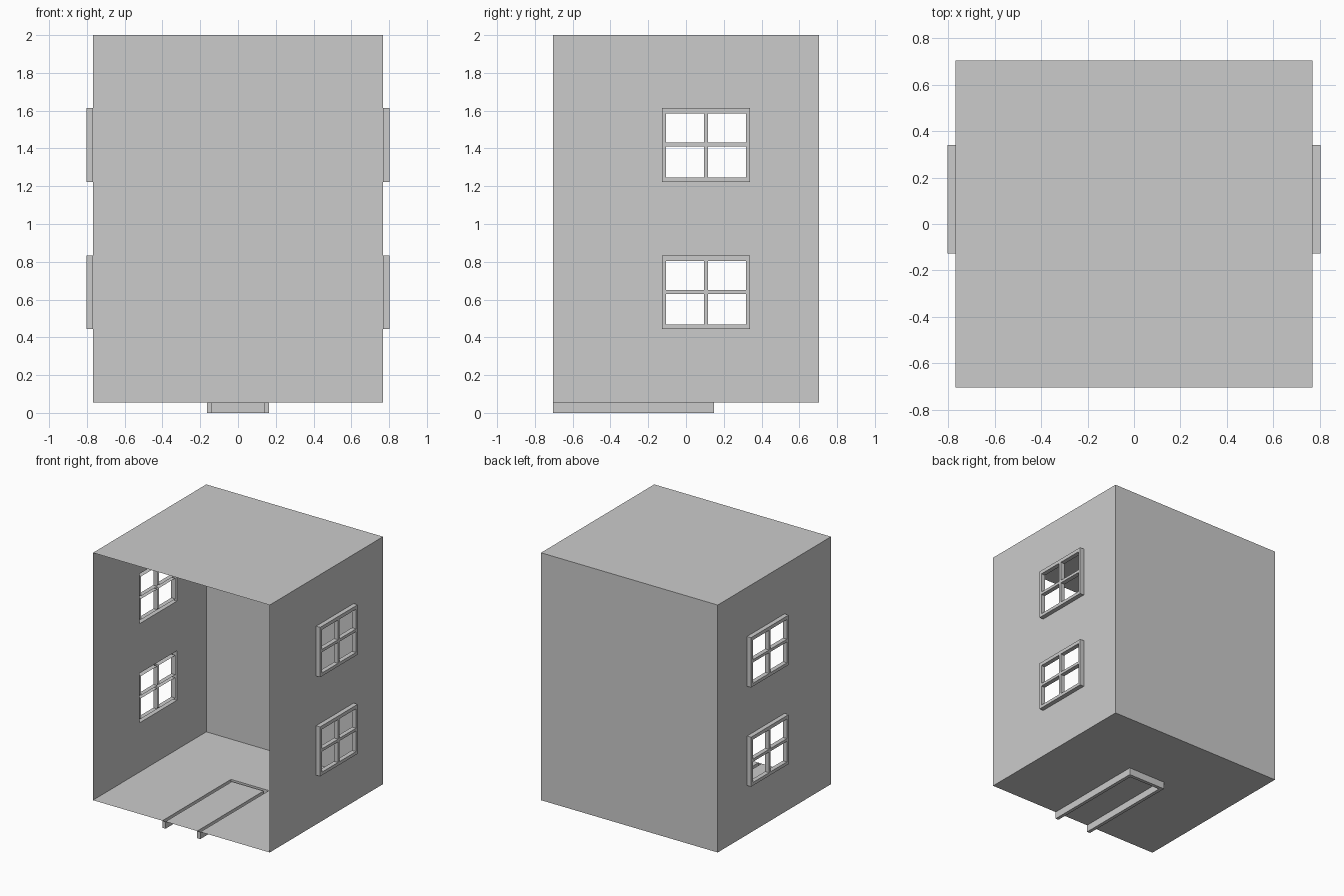
import bpy
import bmesh

cube = bpy.data.objects.get("Cube")
if cube:
    bpy.data.objects.remove(cube, do_unlink=True)

HALF_X, HALF_Y, FLOOR, TOP = 0.768, 0.703, 0.056, 2.0
WINDOW_DEPTH = 0.035

grey = bpy.data.materials.new("plain grey")
grey.use_nodes = True
grey.diffuse_color = (0.6, 0.6, 0.6, 1)
grey.node_tree.nodes["Principled BSDF"].inputs["Base Color"].default_value = (0.6, 0.6, 0.6, 1)


def inside(rects, u, v):
    return any(a < u < b and c < v < d for a, b, c, d in rects)


def panel(name, bounds, place, depth=0, frames=(), panes=(), open_panes=False):
    """Thin sheet whose frame areas are pushed outward as hollow mouldings."""
    rects = [bounds, *frames, *panes]
    us = sorted({x for r in rects for x in r[:2]})
    vs = sorted({x for r in rects for x in r[2:]})

    def kind(i, j):
        if not (0 <= i < len(us) - 1 and 0 <= j < len(vs) - 1):
            return "outside"
        u, v = (us[i] + us[i + 1]) / 2, (vs[j] + vs[j + 1]) / 2
        if inside(panes, u, v):
            return "hole" if open_panes else "sheet"
        return "frame" if inside(frames, u, v) else "sheet"

    bm = bmesh.new()

    def quad(points):
        bm.faces.new([bm.verts.new(place(*p)) for p in points])

    for i in range(len(us) - 1):
        for j in range(len(vs) - 1):
            k = kind(i, j)
            if k == "hole":
                continue
            d = depth if k == "frame" else 0
            a, b, c, e = us[i], us[i + 1], vs[j], vs[j + 1]
            corners = [(a, c), (b, c), (b, e), (a, e)]
            quad([(u, v, d) for u, v in corners])
            if k != "frame":
                continue
            # Side walls where the moulding meets sheet, opening or rim
            neighbours = [(i, j - 1), (i + 1, j), (i, j + 1), (i - 1, j)]
            for n, cell in enumerate(neighbours):
                if kind(*cell) != "frame":
                    p, q = corners[n], corners[(n + 1) % 4]
                    quad([(*p, 0), (*q, 0), (*q, d), (*p, d)])

    bmesh.ops.remove_doubles(bm, verts=bm.verts, dist=0.0001)
    bmesh.ops.recalc_face_normals(bm, faces=bm.faces)
    # Turn the sheet to face away from the room
    bm.normal_update()
    main = max(bm.faces, key=lambda f: f.calc_area())
    centre = main.calc_center_median()
    centre.z -= (FLOOR + TOP) / 2
    if main.normal.dot(centre) < 0:
        bmesh.ops.reverse_faces(bm, faces=bm.faces)
    mesh = bpy.data.meshes.new(name)
    bm.to_mesh(mesh)
    bm.free()
    mesh.materials.append(grey)
    obj = bpy.data.objects.new(name, mesh)
    bpy.context.collection.objects.link(obj)


# Side walls, each with two four-pane windows
frames, panes = [], []
for low, high in ((0.443, 0.832), (1.222, 1.614)):
    frames.append((-0.127, 0.339, low, high))
    middle = (low + high) / 2 + 0.003
    for y0, y1 in ((-0.106, 0.095), (0.116, 0.318)):
        panes.append((y0, y1, low + 0.025, middle - 0.011))
        panes.append((y0, y1, middle + 0.011, high - 0.028))

for name, side in (("left_wall", 1), ("right_wall", -1)):
    panel(name, (-HALF_Y, HALF_Y, FLOOR, TOP),
          lambda y, z, d, s=side: (s * (HALF_X + d), y, z),
          WINDOW_DEPTH, frames, panes, open_panes=True)

# Floor with a U-shaped trough hanging below it
panel("floor", (-HALF_X, HALF_X, -HALF_Y, HALF_Y),
      lambda x, y, d: (x, y, FLOOR - d), FLOOR,
      [(-0.165, 0.165, -HALF_Y, 0.148)],
      [(-0.138, 0.138, -HALF_Y, 0.121)])

# Roof and back wall; the front is open
panel("roof", (-HALF_X, HALF_X, -HALF_Y, HALF_Y), lambda x, y, d: (x, y, TOP))
panel("back_wall", (-HALF_X, HALF_X, FLOOR, TOP), lambda x, z, d: (x, HALF_Y, z))
